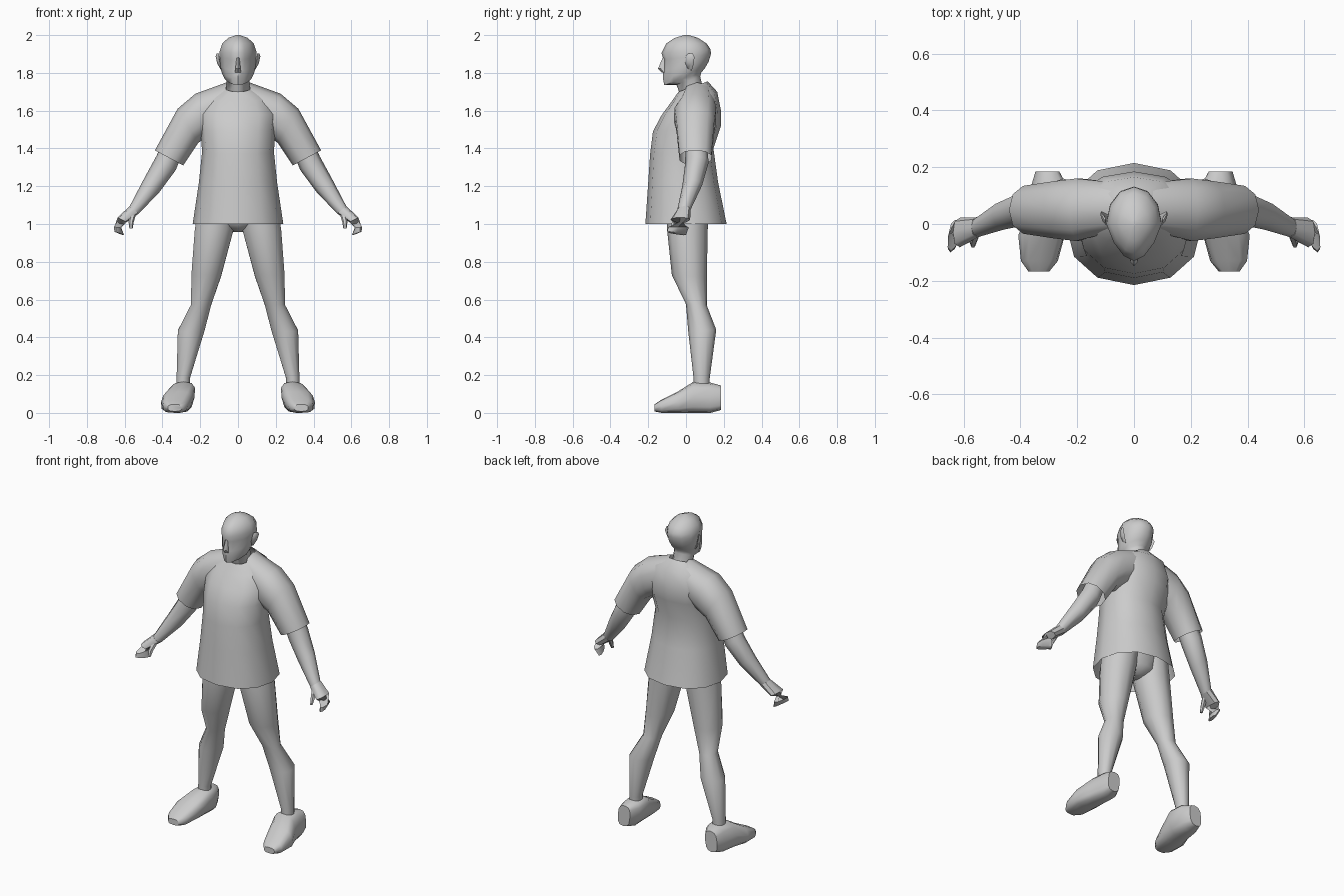
import bpy, bmesh, math
from mathutils import Vector

grey = bpy.data.materials.new("light grey")
grey.diffuse_color = (0.6, 0.6, 0.6, 1)


def loft(name, rings, n=10, power=1.0, egg=0.0, caps=(True, True), mirror=False, angle=50):
    """Skin rings; each ring is (point a, opposite point b, half-width vector w).
    egg narrows the a side, power below 1 squares the section."""
    bm = bmesh.new()
    loops = []
    for a, b, w in rings:
        a, b, w = Vector(a), Vector(b), Vector(w)
        loop = []
        for i in range(n):
            t = 2 * math.pi * i / n
            c, s = math.cos(t), math.sin(t)
            c = math.copysign(abs(c) ** power, c)
            s = math.copysign(abs(s) ** power, s)
            width = s * (1 - egg * max(0, c))
            loop.append(bm.verts.new((a + b) / 2 + (a - b) / 2 * c + w * width))
        loops.append(loop)
    for p, q in zip(loops, loops[1:]):
        for i in range(n):
            j = (i + 1) % n
            bm.faces.new((p[i], p[j], q[j], q[i]))
    if caps[0]:
        bm.faces.new(loops[0])
    if caps[1]:
        bm.faces.new(loops[-1])
    bmesh.ops.recalc_face_normals(bm, faces=bm.faces)
    me = bpy.data.meshes.new(name)
    bm.to_mesh(me)
    bm.free()
    me.materials.append(grey)
    me.shade_smooth()
    me.set_sharp_from_angle(angle=math.radians(angle))
    ob = bpy.data.objects.new(name, me)
    bpy.context.collection.objects.link(ob)
    if mirror:
        ob.modifiers.new("Mirror", 'MIRROR').use_clip = False
    return ob


def level(x, yf, zf, yb, zb, rx):
    """Ring from a front point to a back point."""
    return (x, yf, zf), (x, yb, zb), (rx, 0, 0)


# Head and neck
loft("head", [level(0, *r) for r in (
    (-0.03, 1.68, 0.09, 1.72, 0.06),
    (-0.05, 1.737, 0.075, 1.78, 0.062),
    (-0.115, 1.735, 0.08, 1.80, 0.07),
    (-0.122, 1.77, 0.10, 1.825, 0.085),
    (-0.122, 1.81, 0.12, 1.86, 0.093),
    (-0.118, 1.87, 0.132, 1.90, 0.097),
    (-0.13, 1.905, 0.13, 1.925, 0.097),
    (-0.105, 1.955, 0.11, 1.955, 0.084),
    (-0.06, 1.985, 0.065, 1.985, 0.052),
    (-0.01, 2.0, 0.015, 2.0, 0.01))], n=12, egg=0.3)

# Nose
loft("nose", [level(0, -0.122, 1.885, -0.09, 1.885, 0.008),
              level(0, -0.148, 1.822, -0.09, 1.822, 0.016),
              level(0, -0.128, 1.803, -0.09, 1.803, 0.018)], n=6)

# Ears
loft("ear", [((0.085, 0.0, 1.83), (0.085, 0.03, 1.81), (0.006, 0, 0)),
             ((0.098, -0.005, 1.86), (0.104, 0.04, 1.845), (0.008, 0, 0)),
             ((0.102, 0.0, 1.89), (0.116, 0.045, 1.885), (0.007, 0, 0)),
             ((0.100, 0.012, 1.902), (0.113, 0.036, 1.902), (0.004, 0, 0))],
     n=6, mirror=True)

# Shirt body, open at collar and hem
loft("shirt_body", [level(0, *r) for r in (
    (-0.04, 1.70, 0.115, 1.755, 0.075),
    (-0.075, 1.65, 0.165, 1.70, 0.17),
    (-0.13, 1.575, 0.185, 1.60, 0.21),
    (-0.175, 1.49, 0.185, 1.52, 0.20),
    (-0.19, 1.37, 0.145, 1.40, 0.19),
    (-0.20, 1.22, 0.17, 1.22, 0.207),
    (-0.215, 1.0, 0.215, 1.0, 0.24))], n=12, power=0.9, caps=(False, False))

# Shoulders and short sleeves, open at the cuff
loft("sleeve", [((0.06, 0.06, 1.75), (0.08, 0.06, 1.52), (0, 0.09, 0)),
                ((0.225, 0.05, 1.69), (0.165, 0.05, 1.46), (0, 0.115, 0)),
                ((0.32, 0.05, 1.61), (0.21, 0.05, 1.43), (0, 0.105, 0)),
                ((0.44, 0.05, 1.39), (0.29, 0.05, 1.31), (0, 0.088, 0))],
     n=10, power=0.9, caps=(True, False), mirror=True)

# Arms
loft("arm", [((0.39, 0.055, 1.45), (0.29, 0.055, 1.38), (0, 0.058, 0)),
             ((0.432, 0.06, 1.36), (0.33, 0.055, 1.285), (0, 0.062, 0)),
             ((0.50, 0.035, 1.235), (0.415, 0.03, 1.17), (0, 0.052, 0)),
             ((0.573, -0.01, 1.095), (0.525, -0.012, 1.055), (0, 0.035, 0))],
     n=8, mirror=True)

# Hands: flat palm running into curled fingers, and a thumb
loft("hand", [((0.573, -0.01, 1.095), (0.525, -0.012, 1.055), (0, 0.035, 0)),
              ((0.637, -0.03, 1.035), (0.59, -0.03, 1.01), (0, 0.052, 0)),
              ((0.654, -0.04, 0.985), (0.62, -0.04, 0.98), (0.008, -0.055, 0)),
              ((0.645, -0.05, 0.955), (0.613, -0.05, 0.945), (0.018, -0.05, 0.008))],
     n=8, power=0.8, mirror=True)
loft("thumb", [((0.57, -0.03, 1.06), (0.54, -0.03, 1.05), (0, 0.018, 0)),
               ((0.58, -0.06, 1.015), (0.552, -0.06, 1.01), (0, 0.015, 0)),
               ((0.575, -0.075, 0.975), (0.558, -0.075, 0.975), (0, 0.009, 0))],
     n=6, mirror=True)

# Hips, mostly under the shirt
loft("hips", [level(0, *r) for r in (
    (-0.03, 0.958, 0.06, 0.958, 0.025),
    (-0.085, 1.0, 0.11, 1.0, 0.12),
    (-0.11, 1.14, 0.12, 1.14, 0.19))], n=10)

# Legs
loft("leg", [level(*r) for r in (
    (0.105, -0.10, 1.12, 0.12, 1.12, 0.105),
    (0.126, -0.10, 0.97, 0.115, 0.97, 0.108),
    (0.168, -0.075, 0.73, 0.11, 0.72, 0.083),
    (0.195, 0.0, 0.575, 0.11, 0.57, 0.056),
    (0.248, 0.012, 0.43, 0.16, 0.44, 0.074),
    (0.29, 0.04, 0.185, 0.125, 0.18, 0.037),
    (0.29, 0.04, 0.10, 0.125, 0.10, 0.037))], n=10, mirror=True)

# Shoes, lofted from toe to heel
loft("shoe", [((x, y, z0), (x - lean, y, z1), (rx, 0, 0)) for x, lean, y, z0, z1, rx in (
    (0.335, 0.0, -0.167, 0.008, 0.045, 0.037),
    (0.333, 0.0, -0.13, 0.0, 0.07, 0.065),
    (0.333, 0.015, -0.04, 0.0, 0.115, 0.082),
    (0.318, 0.03, 0.04, 0.0, 0.165, 0.073),
    (0.308, 0.02, 0.13, 0.0, 0.16, 0.065),
    (0.310, 0.01, 0.185, 0.015, 0.145, 0.042))], n=12, power=0.7, mirror=True)
